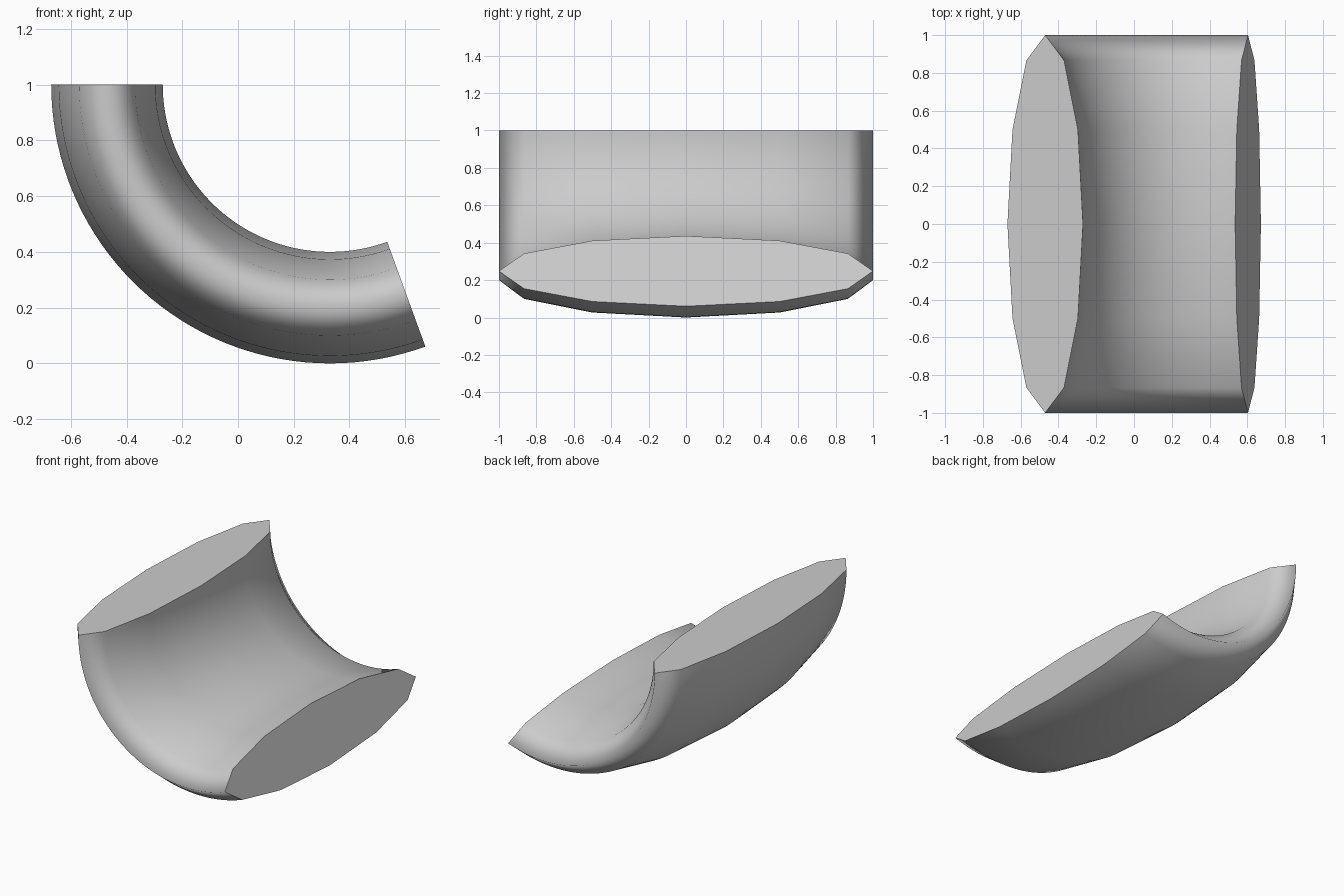
import bpy, bmesh
from math import sin, cos, radians, tau

if "Cube" in bpy.data.objects:
    bpy.data.objects.remove(bpy.data.objects["Cube"])

SIDES, STEPS = 12, 44          # section sides, steps along the bend
CX, CZ = 0.33, 1.0             # bend centre
BEND_R, HALF_T, HALF_W = 0.8, 0.2, 1.0
SWEEP = radians(110)

bm = bmesh.new()


def ring(a):
    """Flattened 12-sided section at bend angle a (0 = upright end)."""
    verts = []
    for i in range(SIDES):
        t = tau * i / SIDES
        r = BEND_R + HALF_T * cos(t)
        verts.append(bm.verts.new((CX - r * cos(a), HALF_W * sin(t), CZ - r * sin(a))))
    return verts


# Bent body swept through 110 degrees
rings = [ring(SWEEP * k / STEPS) for k in range(STEPS + 1)]
for a, b in zip(rings, rings[1:]):
    for i in range(SIDES):
        j = (i + 1) % SIDES
        bm.faces.new((a[i], a[j], b[j], b[i])).smooth = True

# Flat end caps with crisp rims
for loop in (rings[0], rings[-1]):
    cap = bm.faces.new(loop)
    for e in cap.edges:
        e.smooth = False

bmesh.ops.recalc_face_normals(bm, faces=bm.faces)
mesh = bpy.data.meshes.new("bent_tube")
bm.to_mesh(mesh)
bm.free()
obj = bpy.data.objects.new("bent_tube", mesh)
bpy.context.collection.objects.link(obj)
